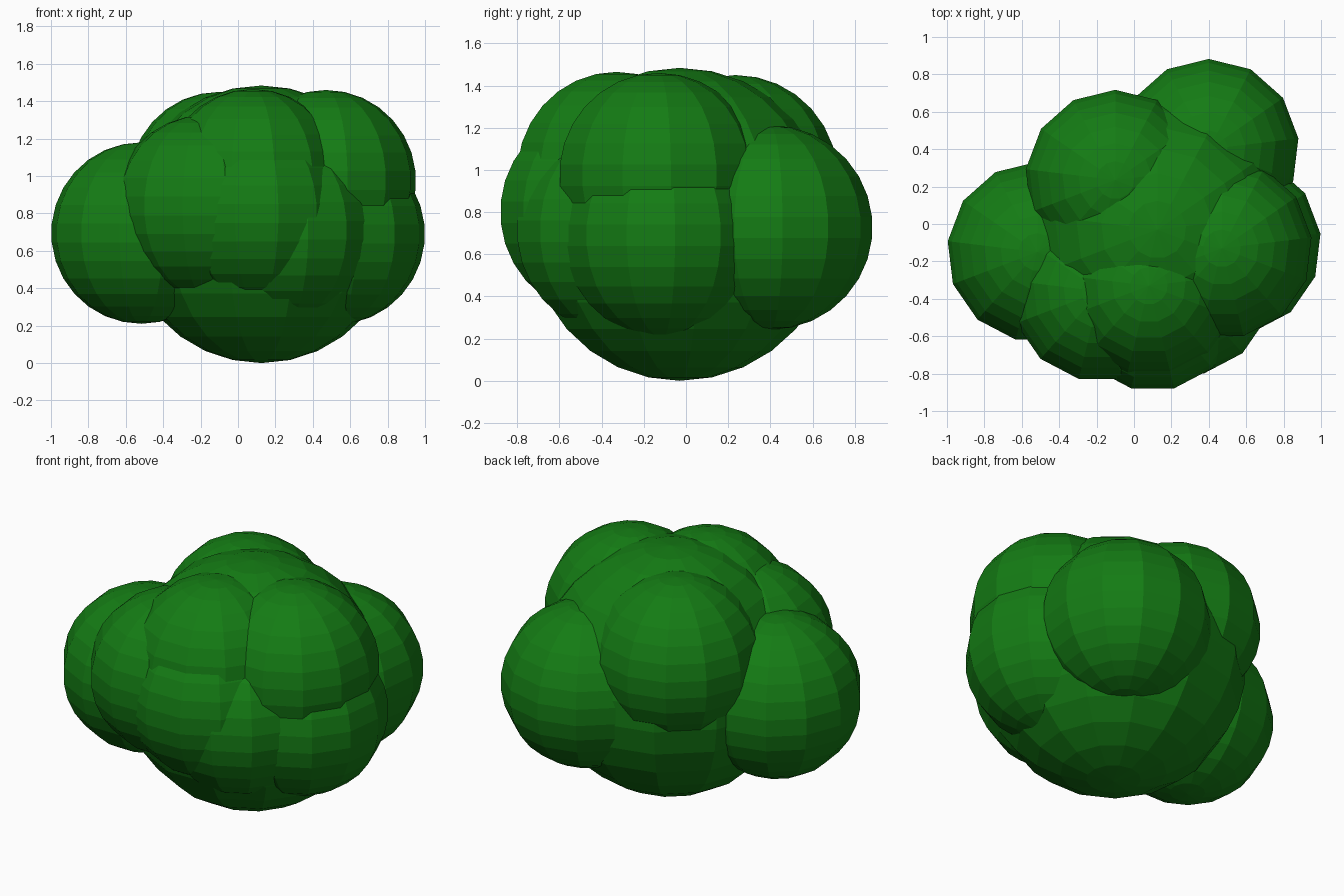
import bpy

if "Cube" in bpy.data.objects:
    bpy.data.objects.remove(bpy.data.objects["Cube"])

# Leaf colour
leaf = bpy.data.materials.new("leaf_green")
leaf.diffuse_color = (0.007, 0.2, 0.007, 1)
leaf.use_nodes = True
leaf.node_tree.nodes["Principled BSDF"].inputs["Base Color"].default_value = leaf.diffuse_color


def clump(name, x, y, z, r=0.485):
    """One faceted ball of foliage."""
    bpy.ops.mesh.primitive_uv_sphere_add(segments=13, ring_count=15, radius=r, location=(x, y, z))
    ob = bpy.context.object
    ob.name = name
    ob.data.materials.append(leaf)


# Large central ball
clump("bush_core", 0.125, -0.03, 0.742, 0.742)

# Smaller clumps around it
for name, x, y, z in [
    ("left_clump", -0.517, -0.15, 0.695),
    ("back_right_clump", 0.40, 0.40, 0.727),
    ("back_left_clump", -0.10, 0.235, 0.965),
    ("upper_right_clump", 0.47, -0.13, 0.975),
    ("lower_right_clump", 0.518, -0.11, 0.69),
    ("front_clump", 0.10, -0.41, 0.80),
    ("front_right_clump", 0.26, -0.33, 0.71),
    ("front_left_clump", -0.18, -0.36, 0.84),
    ("upper_front_clump", 0.08, -0.33, 0.98),
]:
    clump(name, x, y, z)
